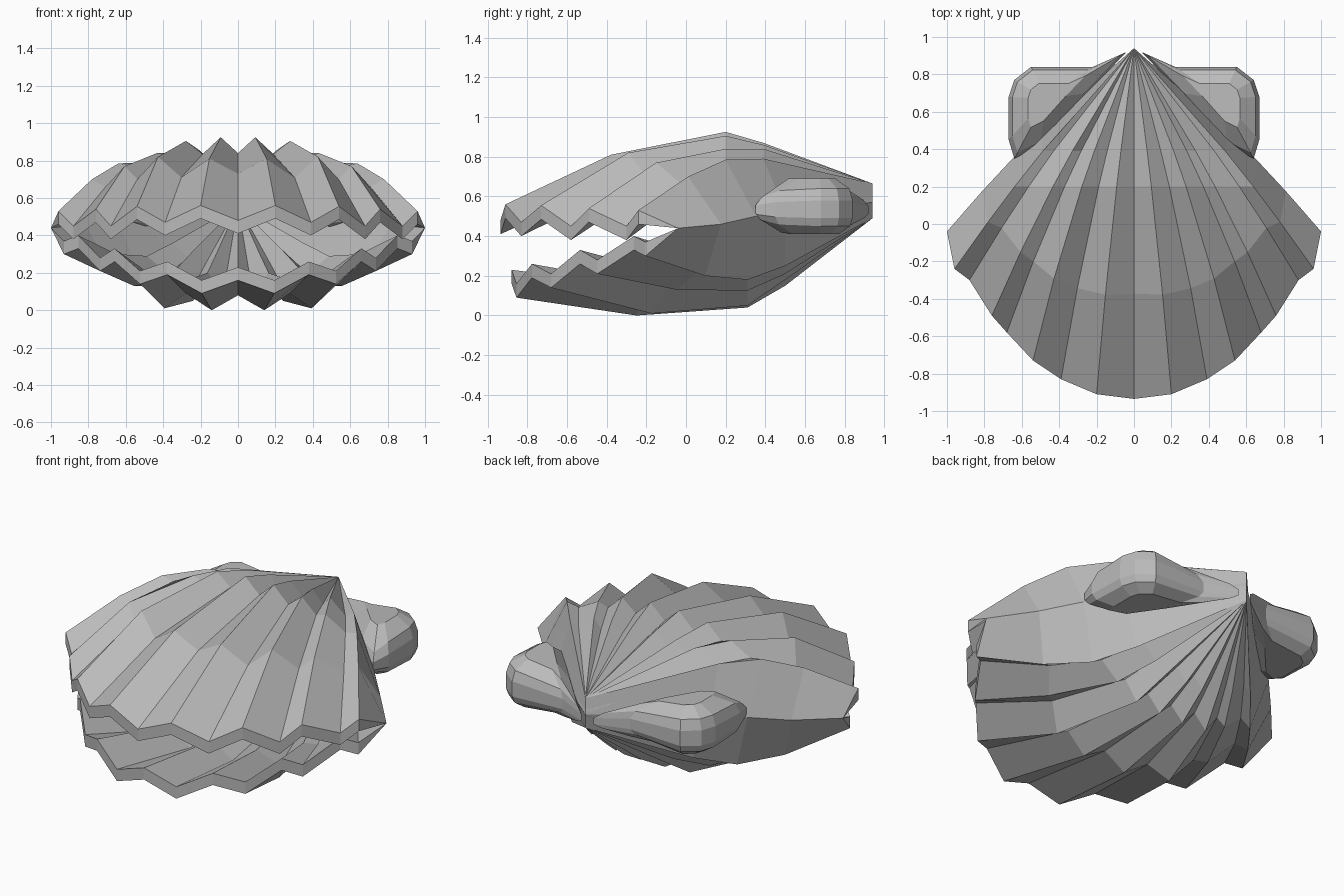
import bpy, bmesh
from math import sin, pi

old = bpy.data.objects.get("Cube")
if old:
    bpy.data.objects.remove(old, do_unlink=True)

shell_grey = bpy.data.materials.new("shell grey")
shell_grey.use_nodes = True
COLOUR = (0.5, 0.5, 0.5, 1)
shell_grey.diffuse_color = COLOUR
shell_grey.node_tree.nodes["Principled BSDF"].inputs["Base Color"].default_value = COLOUR

HINGE_Y = 0.94
WALL = 0.07

# Fan rim from the middle valley to the side seam, valleys and ridges alternating
RIM = [(0, -.935), (.2, -.91), (.39, -.83), (.54, -.73), (.68, -.58),
       (.76, -.49), (.88, -.3), (.96, -.24), (1, -.04)]
LAST = len(RIM) - 1
# Heights of each rib at three inner rings and at the rim
UPPER = [(.80, .84, .73, .48), (.87, .925, .81, .56), (.80, .835, .71, .47),
         (.86, .905, .82, .555), (.79, .82, .70, .45), (.84, .84, .77, .54),
         (.76, .77, .66, .45), (.79, .785, .70, .53)]
LOWER = [(.22, .12, .08, .16), (.15, .04, 0, .09), (.23, .13, .09, .19),
         (.18, .05, .01, .14), (.26, .16, .14, .26), (.21, .125, .13, .21),
         (.29, .22, .23, .33), (.25, .18, .2, .3)]
SEAM = (.53, .5, .46, .44)
SEAM_RINGS = (.45, .6, .78, 1)


def finish(name, bm):
    """Weld, orient and link a mesh as a flat shaded object."""
    bmesh.ops.remove_doubles(bm, verts=bm.verts, dist=0.0005)
    bmesh.ops.recalc_face_normals(bm, faces=bm.faces)
    mesh = bpy.data.meshes.new(name)
    bm.to_mesh(mesh)
    bm.free()
    mesh.materials.append(shell_grey)
    obj = bpy.data.objects.new(name, mesh)
    bpy.context.scene.collection.objects.link(obj)
    return obj


def rib_line(index, heights, ring_ys, arc, apex_z, shrink):
    """Points along one rib from the hinge to the rim."""
    x, y = RIM[index]
    if index == LAST:
        zs, ts, apex_z, bow = SEAM, SEAM_RINGS, .57, .05
    else:
        # Two creases run straight across, the third follows the rim
        zs = heights[index]
        x *= shrink
        y = HINGE_Y + (y - HINGE_Y) * shrink
        ts = [(HINGE_Y - ring) / (HINGE_Y - y) for ring in ring_ys]
        ts += [arc + .1 * index / LAST, 1]
        bow = .04 * min(1, index / 3)
    line = [(0, HINGE_Y, apex_z)]
    for t, z in zip(ts, zs):
        line.append((x * t + bow * sin(pi * t), HINGE_Y + (y - HINGE_Y) * t, z))
    return line


def make_valve(name, heights, ring_ys, arc, apex_z, shrink, inward):
    """A ribbed fan with an inner skin and a rim joining the two."""
    bm = bmesh.new()
    skins = []
    for offset in (0, inward):
        columns = []
        for j in range(-LAST, LAST + 1):
            side = -1 if j < 0 else 1
            shift = 0 if abs(j) == LAST else offset
            line = rib_line(abs(j), heights, ring_ys, arc, apex_z, shrink)
            columns.append([bm.verts.new((side * x, y, z + shift)) for x, y, z in line])
        for a, b in zip(columns, columns[1:]):
            for k in range(len(a) - 1):
                bm.faces.new((a[k], a[k + 1], b[k + 1], b[k]))
        skins.append(columns)
    outer, inner = skins
    for j in range(len(outer) - 1):
        bm.faces.new((outer[j][-1], outer[j + 1][-1], inner[j + 1][-1], inner[j][-1]))
    bmesh.ops.dissolve_degenerate(bm, edges=bm.edges, dist=0.0005)
    return finish(name, bm)


make_valve("upper_shell", UPPER, (.39, .2), .7, .665, 1, -WALL)
make_valve("lower_shell", LOWER, (.5, .31), .65, .49, .97, WALL)

# Hinge ears: a rounded outline stacked in layers, thinning to the hinge and front
EAR = [(.04, .92), (.22, .84), (.55, .84), (.64, .77), (.67, .68), (.67, .45),
       (.64, .35), (.5, .42), (.25, .7)]
LAYERS = [(.41, .6), (.45, .92), (.49, 1), (.58, 1), (.64, .9), (.69, .48)]
CENTRE = (.47, .67)
MID_Z = .53


def make_ear(name, side):
    bm = bmesh.new()
    cx, cy = CENTRE
    loops = []
    for z, scale in LAYERS:
        loop = []
        for x, y in EAR:
            px = cx + (x - cx) * scale
            py = cy + (y - cy) * scale
            thin = 1 - .5 * min(1, max(0, (.5 - py) / .15))
            thin *= min(1, .35 + 1.5 * px)
            loop.append(bm.verts.new((side * px, py, MID_Z + (z - MID_Z) * thin)))
        loops.append(loop)
    count = len(EAR)
    for a, b in zip(loops, loops[1:]):
        for i in range(count):
            n = (i + 1) % count
            bm.faces.new((a[i], a[n], b[n], b[i]))
    bm.faces.new(loops[0])
    bm.faces.new(loops[-1])
    return finish(name, bm)


make_ear("left_ear", 1)
make_ear("right_ear", -1)
